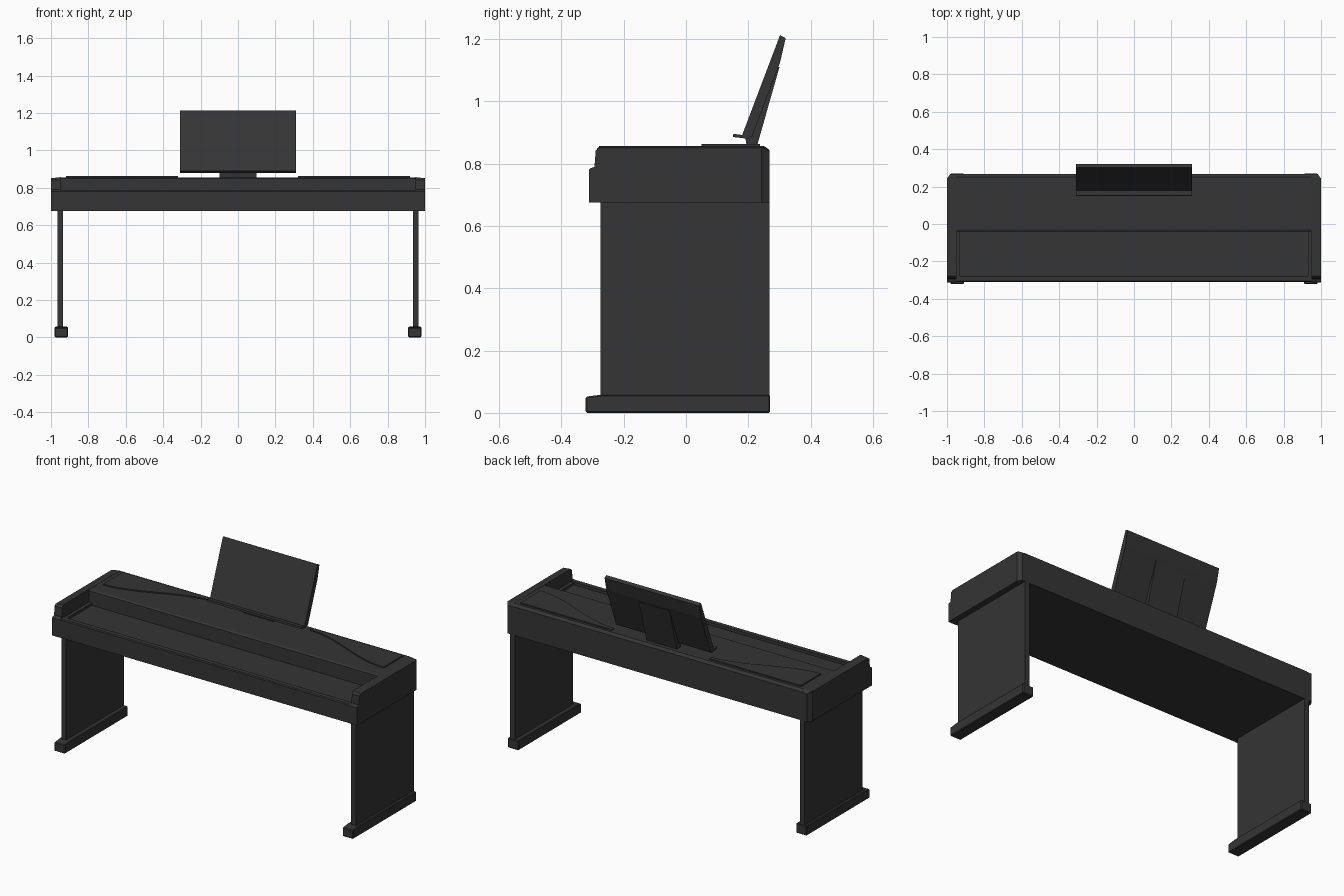
import bpy, bmesh, math

if "Cube" in bpy.data.objects:
    bpy.data.objects.remove(bpy.data.objects["Cube"])

black = bpy.data.materials.new("black_finish")
black.diffuse_color = (0.035, 0.035, 0.035, 1)
black.use_nodes = True
black.node_tree.nodes["Principled BSDF"].inputs["Base Color"].default_value = black.diffuse_color


def finish(name, bm, mirror=False, bevel=0):
    bmesh.ops.recalc_face_normals(bm, faces=bm.faces[:])
    me = bpy.data.meshes.new(name)
    bm.to_mesh(me)
    bm.free()
    ob = bpy.data.objects.new(name, me)
    bpy.context.collection.objects.link(ob)
    me.materials.append(black)
    if bevel:
        b = ob.modifiers.new("bevel", 'BEVEL')
        b.width, b.segments = bevel, 1
    if mirror:
        ob.modifiers.new("mirror", 'MIRROR')
    return ob


def prism(points, offset):
    """Extrude a closed outline of 3D points along an offset."""
    bm = bmesh.new()
    face = bm.faces.new([bm.verts.new(p) for p in points])
    geom = bmesh.ops.extrude_face_region(bm, geom=[face])["geom"]
    verts = [g for g in geom if isinstance(g, bmesh.types.BMVert)]
    bmesh.ops.translate(bm, verts=verts, vec=offset)
    return bm


def side_profile(name, yz, x0, x1, **kw):
    return finish(name, prism([(x0, y, z) for y, z in yz], (x1 - x0, 0, 0)), **kw)


def box(name, x0, x1, y0, y1, z0, z1, **kw):
    return side_profile(name, [(y0, z0), (y1, z0), (y1, z1), (y0, z1)], x0, x1, **kw)


# Side stand panels and feet
box("leg_panel", 0.935, 0.965, -0.275, 0.268, 0.04, 0.68, mirror=True)
side_profile("foot", [(-0.322, 0), (0.27, 0), (0.27, 0.058), (-0.275, 0.058), (-0.322, 0.052)],
             0.91, 0.98, mirror=True, bevel=0.004)

# End cheeks with chamfered rear corners
cheek = [(-0.312, 0.675), (0.268, 0.675), (0.268, 0.842), (0.25, 0.857), (-0.278, 0.857),
         (-0.29, 0.842), (-0.294, 0.79), (-0.308, 0.785), (-0.312, 0.78)]
bm = prism([(0.95, y, z) for y, z in cheek], (0.05, 0, 0))
bmesh.ops.bisect_plane(bm, geom=bm.verts[:] + bm.edges[:] + bm.faces[:],
                       plane_co=(0, 0.243, 0), plane_no=(0, 1, 0))
for v in bm.verts:
    if v.co.x > 0.99 and v.co.y > 0.2435:
        v.co.x -= 0.018 * (v.co.y - 0.243) / 0.025
    if v.co.x > 0.975 and v.co.z > 0.85:
        v.co.z -= 0.006
finish("end_cheek", bm, mirror=True)

# Main case: key bed, front rail, key end blocks, top cover
box("key_bed", -0.95, 0.95, -0.285, 0.0, 0.675, 0.768)
side_profile("front_rail", [(-0.31, 0.675), (-0.278, 0.675), (-0.278, 0.785), (-0.305, 0.785),
                            (-0.31, 0.78)], -0.95, 0.95)
box("key_end_block", 0.93, 0.95, -0.278, -0.04, 0.76, 0.782, mirror=True)
side_profile("top_cover", [(-0.035, 0.675), (0.268, 0.675), (0.268, 0.844), (0.252, 0.856),
                           (-0.03, 0.856), (-0.04, 0.85), (-0.04, 0.675)], -0.95, 0.95)

# Raised panels with a wavy front edge
wave = []
for i in range(15):
    t = i / 14
    s = t * t * (3 - 2 * t)
    wave.append((0.92 - 0.6 * t, 0.05 + 0.165 * s, 0.85))
finish("wavy_top_panel", prism(wave + [(0.32, 0.237, 0.85), (0.92, 0.237, 0.85)], (0, 0, 0.013)),
       mirror=True)

# Music stand: sheet, ledge and rear support
side_profile("music_sheet", [(0.178, 0.886), (0.302, 1.213), (0.32, 1.203), (0.302, 1.125),
                             (0.212, 0.886)], -0.31, 0.31)
side_profile("music_ledge", [(0.15, 0.886), (0.2, 0.88), (0.2, 0.89), (0.152, 0.896)], -0.31, 0.31)
side_profile("stand_support", [(0.196, 0.85), (0.226, 0.85), (0.3, 1.11), (0.28, 1.11),
                               (0.19, 0.885)], -0.1, 0.1)
